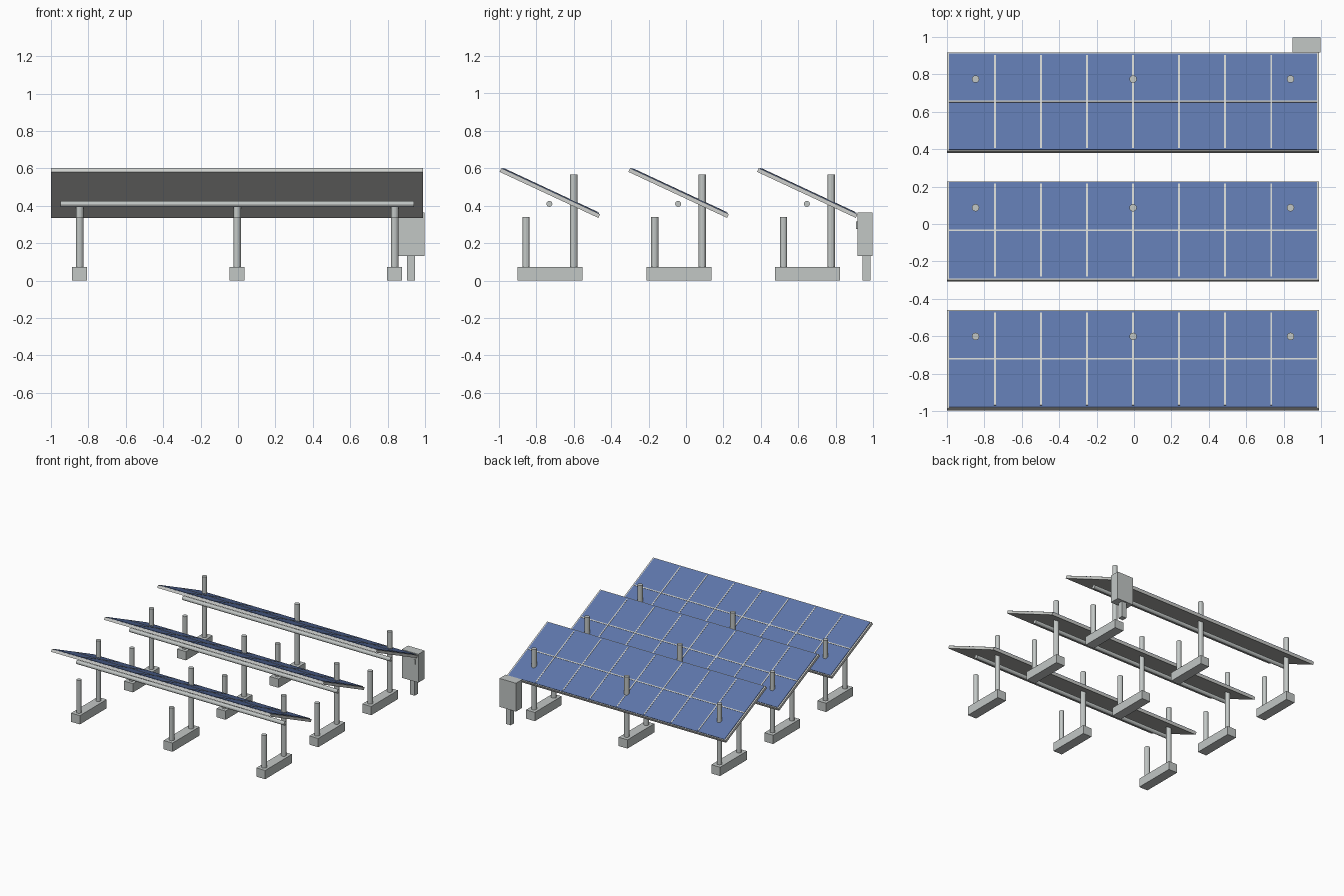
import bpy, math
from mathutils import Matrix, Vector

if "Cube" in bpy.data.objects:
    bpy.data.objects.remove(bpy.data.objects["Cube"], do_unlink=True)


def material(name, rgb):
    m = bpy.data.materials.new(name)
    m.use_nodes = True
    m.diffuse_color = (*rgb, 1)
    bsdf = m.node_tree.nodes["Principled BSDF"]
    bsdf.inputs["Base Color"].default_value = (*rgb, 1)
    return m


METAL = material("galvanised_grey", (0.54, 0.57, 0.56))
FRAME = material("frame_light_grey", (0.62, 0.63, 0.61))
BLUE = material("cell_blue", (0.11, 0.18, 0.4))


def finish(name, mat):
    ob = bpy.context.object
    ob.name = ob.data.name = name
    ob.data.materials.append(mat)
    return ob


def box(name, centre, size, mat, place=Matrix()):
    bpy.ops.mesh.primitive_cube_add(size=1)
    ob = finish(name, mat)
    ob.data.transform(place @ Matrix.Translation(centre) @ Matrix.Diagonal((*size, 1)))
    return ob


def rod(name, centre, radius, length, mat, along_x=False):
    turn = (0, math.pi / 2, 0) if along_x else (0, 0, 0)
    bpy.ops.mesh.primitive_cylinder_add(vertices=12, radius=radius, depth=length,
                                        location=centre, rotation=turn)
    return finish(name, mat)


MID_X = -0.005
PITCH = 0.688
TILT = Matrix.Rotation(math.radians(-25), 4, "X")

for row in range(3):
    y = (row - 1) * PITCH
    tag = f"_row{row + 1}"

    # Tilted panel: frame slab, blue cell sheet and raised dividers
    place = Matrix.Translation((MID_X, y - 0.039, 0.47)) @ TILT
    box("panel_frame" + tag, (0, 0, -0.002), (1.99, 0.582, 0.022), FRAME, place)
    box("cell_sheet" + tag, (0, 0, 0.011), (1.966, 0.568, 0.004), BLUE, place)
    box("long_divider" + tag, (0, 0, 0.0125), (1.966, 0.009, 0.005), FRAME, place)
    for i in range(-3, 4):
        box(f"cross_divider{tag}_{i + 4}", (i * 0.246, 0, 0.0125),
            (0.009, 0.548, 0.005), FRAME, place)

    # Support tube beneath the panel
    rod("support_tube" + tag, (MID_X, y - 0.042, 0.41), 0.016, 1.89, METAL, True)

    # Footings, each with a short and a tall post
    for i in (-1, 0, 1):
        x = MID_X + i * 0.842
        part = f"{tag}_{i + 2}"
        box("footing" + part, (x, y - 0.038, 0.036), (0.08, 0.348, 0.072), METAL)
        rod("front_post" + part, (x, y - 0.167, 0.2), 0.02, 0.28, METAL)
        rod("rear_post" + part, (x, y + 0.087, 0.314), 0.02, 0.508, METAL)

# Control cabinet at the rear corner
box("cabinet", (0.922, 0.957, 0.248), (0.15, 0.081, 0.233), METAL)
box("cabinet_leg", (0.924, 0.965, 0.066), (0.043, 0.043, 0.132), METAL)
box("cabinet_handle", (0.965, 0.914, 0.295), (0.012, 0.01, 0.04), METAL)
